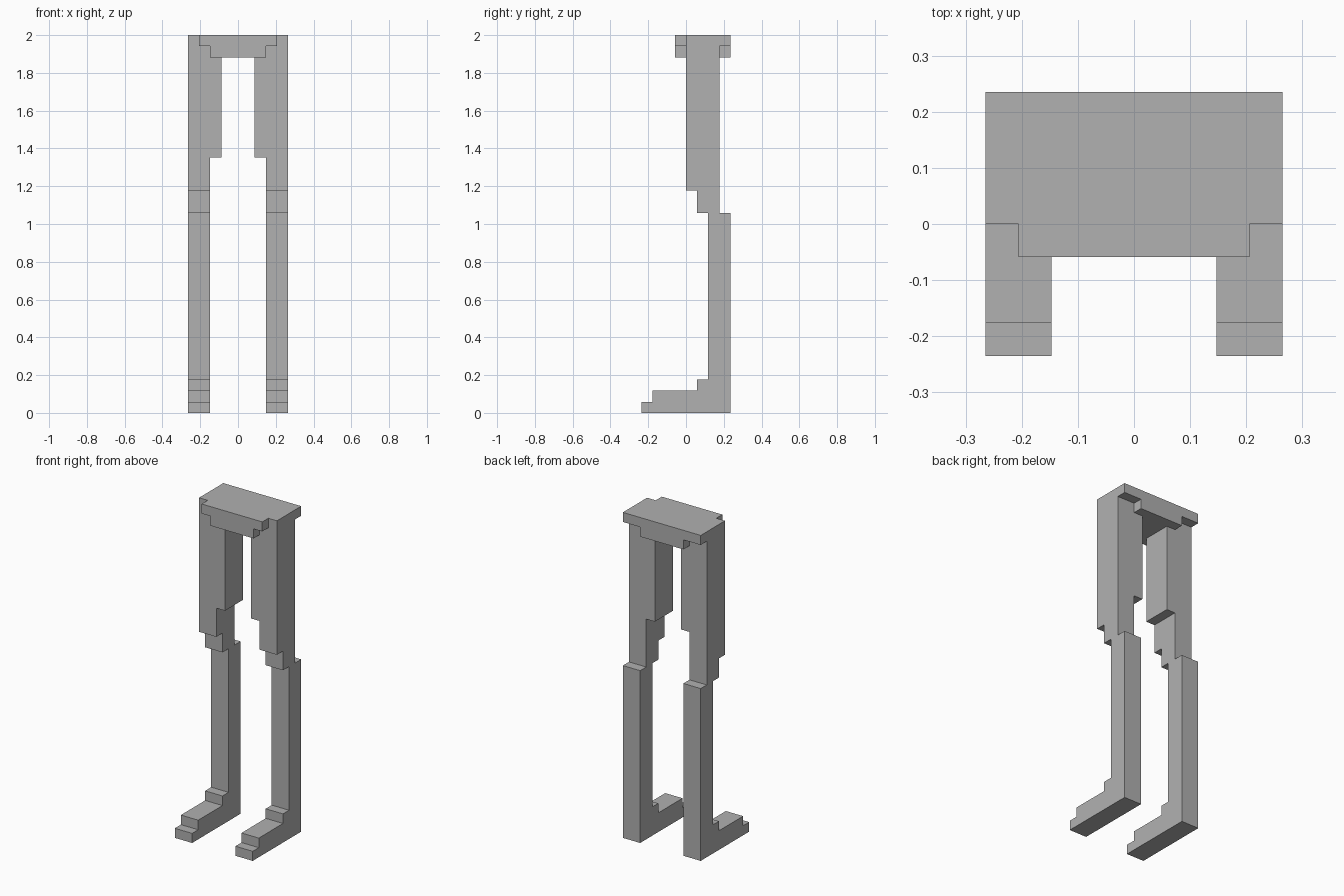
import bpy
import bmesh
from mathutils import Vector

cube = bpy.data.objects.get("Cube")
if cube:
    bpy.data.objects.remove(cube, do_unlink=True)

UNIT = 2 / 34  # the whole model sits on a block grid, 34 blocks tall

grey = bpy.data.materials.new("plain grey")
grey.use_nodes = True
colour = (0.44, 0.44, 0.44, 1)
grey.diffuse_color = colour
grey.node_tree.nodes["Principled BSDF"].inputs["Base Color"].default_value = colour


def extrude_profile(name, points, axis, start, end):
    """Extrude an outline along x (points are y, z) or y (points are x, z)."""
    def place(a, b, depth):
        return Vector((depth, a, b) if axis == "x" else (a, depth, b)) * UNIT

    bm = bmesh.new()
    face = bm.faces.new([bm.verts.new(place(a, b, start)) for a, b in points])
    result = bmesh.ops.extrude_face_region(bm, geom=[face])
    moved = [v for v in result["geom"] if isinstance(v, bmesh.types.BMVert)]
    bmesh.ops.translate(bm, verts=moved, vec=place(0, 0, end - start))
    bmesh.ops.recalc_face_normals(bm, faces=bm.faces)
    mesh = bpy.data.meshes.new(name)
    bm.to_mesh(mesh)
    bm.free()
    mesh.materials.append(grey)
    obj = bpy.data.objects.new(name, mesh)
    bpy.context.collection.objects.link(obj)
    return obj


def rectangle(a0, a1, b0, b1):
    return [(a0, b0), (a1, b0), (a1, b1), (a0, b1)]


def stepped_plate(wide, narrow):
    """Outline of a plate with a narrower lower row."""
    half = [(narrow, 32), (narrow, 33), (wide, 33), (wide, 34)]
    return half + [(-a, b) for a, b in reversed(half)]


# Side outline of a leg: sole, heel, calf, thigh, knee, shin, instep, toe
leg_outline = [(-4, 0), (4, 0), (4, 18), (3, 18), (3, 34), (0, 34), (0, 20),
               (1, 20), (1, 18), (2, 18), (2, 3), (1, 3), (1, 2), (-3, 2),
               (-3, 1), (-4, 1)]

for side, sign in (("left", 1), ("right", -1)):
    extrude_profile(side + "_leg", leg_outline, "x", sign * 2.5, sign * 4.5)
    extrude_profile(side + "_inner_thigh", rectangle(0, 3, 23, 34), "x",
                    sign * 1.5, sign * 2.5)

# Hips: a bridge between the thighs with stepped plates front and back
extrude_profile("hip_bridge", rectangle(-1.5, 1.5, 32, 34), "y", 0, 3)
extrude_profile("front_hip_plate", stepped_plate(3.5, 2.5), "y", -1, 0)
extrude_profile("back_hip_plate", stepped_plate(4.5, 2.5), "y", 3, 4)
